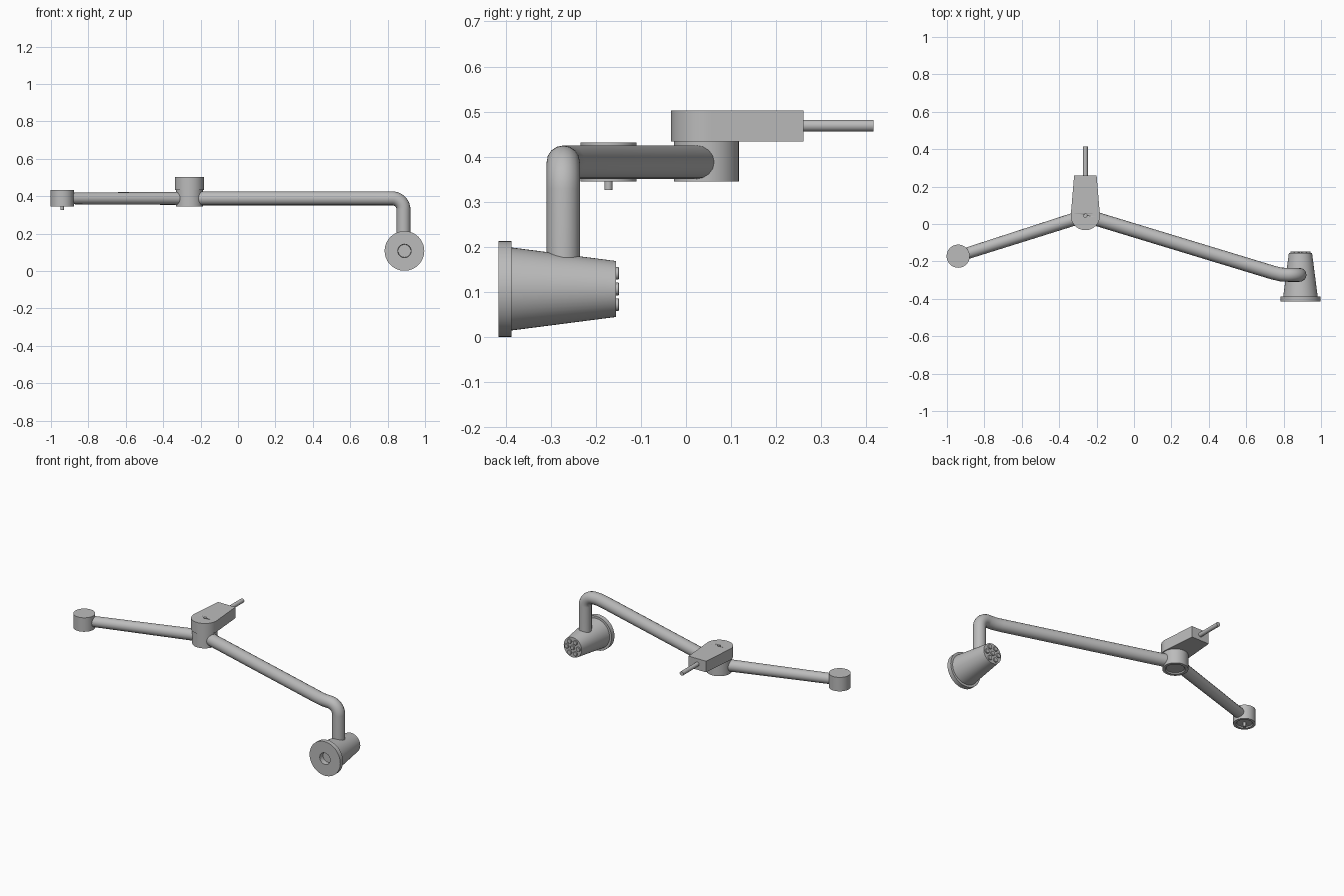
import bpy, bmesh
from math import sin, cos, pi, radians
from mathutils import Matrix, Vector

cube = bpy.data.objects.get("Cube")
if cube:
    bpy.data.objects.remove(cube, do_unlink=True)

grey = bpy.data.materials.new("satin_grey")
grey.use_nodes = True
colour = (0.5, 0.5, 0.5, 1)
grey.diffuse_color = colour
grey.node_tree.nodes["Principled BSDF"].inputs["Base Color"].default_value = colour

ALONG_Y = Matrix.Rotation(radians(-90), 4, "X")


def finish(ob):
    """Apply the material and smooth shading with sharp edges."""
    ob.data.materials.clear()
    ob.data.materials.append(grey)
    bpy.ops.object.select_all(action="DESELECT")
    ob.select_set(True)
    bpy.context.view_layer.objects.active = ob
    bpy.ops.object.shade_smooth_by_angle(angle=radians(30))
    return ob


def mesh_object(name, bm):
    bmesh.ops.recalc_face_normals(bm, faces=bm.faces)
    me = bpy.data.meshes.new(name)
    bm.to_mesh(me)
    bm.free()
    ob = bpy.data.objects.new(name, me)
    bpy.context.collection.objects.link(ob)
    return ob


def lathe(name, profile, centre, turn=Matrix(), sides=48):
    """Closed turned solid from (radius, height) pairs, capped at both ends."""
    bm = bmesh.new()
    rings = [[bm.verts.new((r * cos(2 * pi * i / sides), r * sin(2 * pi * i / sides), h))
              for i in range(sides)] for r, h in profile]
    for a, b in zip(rings, rings[1:]):
        for i in range(sides):
            j = (i + 1) % sides
            bm.faces.new((a[i], a[j], b[j], b[i]))
    bm.faces.new(rings[0])
    bm.faces.new(rings[-1])
    bm.transform(Matrix.Translation(centre) @ turn)
    return finish(mesh_object(name, bm))


def tube(name, points, radii):
    """Round pipe swept along a path."""
    cu = bpy.data.curves.new(name, "CURVE")
    cu.dimensions = "3D"
    cu.bevel_depth = 1
    cu.bevel_resolution = 6
    cu.use_fill_caps = True
    sp = cu.splines.new("POLY")
    sp.points.add(len(points) - 1)
    for p, co, r in zip(sp.points, points, radii):
        p.co = (*co, 1)
        p.radius = r
    ob = bpy.data.objects.new(name, cu)
    bpy.context.collection.objects.link(ob)
    bpy.ops.object.select_all(action="DESELECT")
    ob.select_set(True)
    bpy.context.view_layer.objects.active = ob
    bpy.ops.object.convert(target="MESH")
    return finish(bpy.context.object)


hub = Vector((-0.26, 0.045, 0))
tip = Vector((-0.94, -0.172, 0))
ARM_Z = 0.388

# Pivot drum under the bracket, with a recessed underside
lathe("pivot_drum", [(0.05, 0.352), (0.055, 0.345), (0.072, 0.345), (0.072, 0.435)], hub)

# Tapered mounting bracket: round nose, straight sides to a square back
bm = bmesh.new()
outline = [(hub.x + 0.078 * cos(a), hub.y + 0.078 * sin(a))
           for a in (radians(172 + 196 * i / 32) for i in range(33))]
outline += [(hub.x + 0.06, 0.26), (hub.x - 0.06, 0.26)]
base = bm.faces.new([bm.verts.new((x, y, 0.434)) for x, y in outline])
top = bmesh.ops.extrude_face_region(bm, geom=[base])
bmesh.ops.translate(bm, vec=(0, 0, 0.069),
                    verts=[v for v in top["geom"] if isinstance(v, bmesh.types.BMVert)])
if not any(len(f.verts) == len(outline) and f.calc_center_median().z < 0.44 for f in bm.faces):
    bm.faces.new([v for v in bm.verts if v.co.z < 0.44])
bracket = mesh_object("mounting_bracket", bm)

# Screw hole in the bracket top
cutter = lathe("screw_hole_cutter", [(0.009, 0.475), (0.009, 0.55)], hub, sides=20)
cutter.hide_render = True
hole = bracket.modifiers.new("screw_hole", "BOOLEAN")
hole.operation = "DIFFERENCE"
hole.solver = "EXACT"
hole.object = cutter
finish(bracket)
bpy.ops.object.modifier_apply(modifier=hole.name)
bpy.data.objects.remove(cutter, do_unlink=True)

# Rod out of the back of the bracket
lathe("mounting_rod", [(0.013, 0), (0.013, 0.165)], (hub.x, 0.25, 0.469), ALONG_Y, 20)

# Short arm with its end drum and pin
lift = Vector((0, 0, ARM_Z))
tube("short_arm", [hub + lift, tip + lift], [0.035, 0.031])
lathe("end_drum", [(0.042, 0.352), (0.047, 0.345), (0.062, 0.345), (0.062, 0.432)], tip)
lathe("end_pin", [(0.009, 0.326), (0.009, 0.36)], tip, sides=20)

# Long arm: straight run, slight bend, then an elbow down to the lamp
lamp_x, arm_y, bend = 0.885, -0.272, 0.06
path = [hub + lift, Vector((0.74, -0.259, ARM_Z)), Vector((0.785, arm_y + 0.002, ARM_Z))]
for i in range(11):
    a = pi / 2 * i / 10
    path.append(Vector((lamp_x - bend + bend * sin(a), arm_y, ARM_Z - bend + bend * cos(a))))
path.append(Vector((lamp_x, arm_y, 0.14)))
tube("long_arm", path, [0.037] * len(path))

# Lamp head: flanged cone with a recessed opening at the front
lamp = Vector((0.89, 0, 0.107))
lathe("lamp_head", [(0.034, -0.385), (0.036, -0.415), (0.106, -0.415), (0.106, -0.387),
                    (0.092, -0.387), (0.062, -0.155)], lamp, ALONG_Y)

# Round studs on the back of the lamp
spots = [(0, 0)] + [(0.04 * cos(i * pi / 3), 0.04 * sin(i * pi / 3)) for i in range(6)]
for n, (x, z) in enumerate(spots):
    lathe(f"lamp_stud_{n + 1}", [(0.014, -0.165), (0.014, -0.15), (0.012, -0.148)],
          lamp + Vector((x, 0, z)), ALONG_Y, 20)
